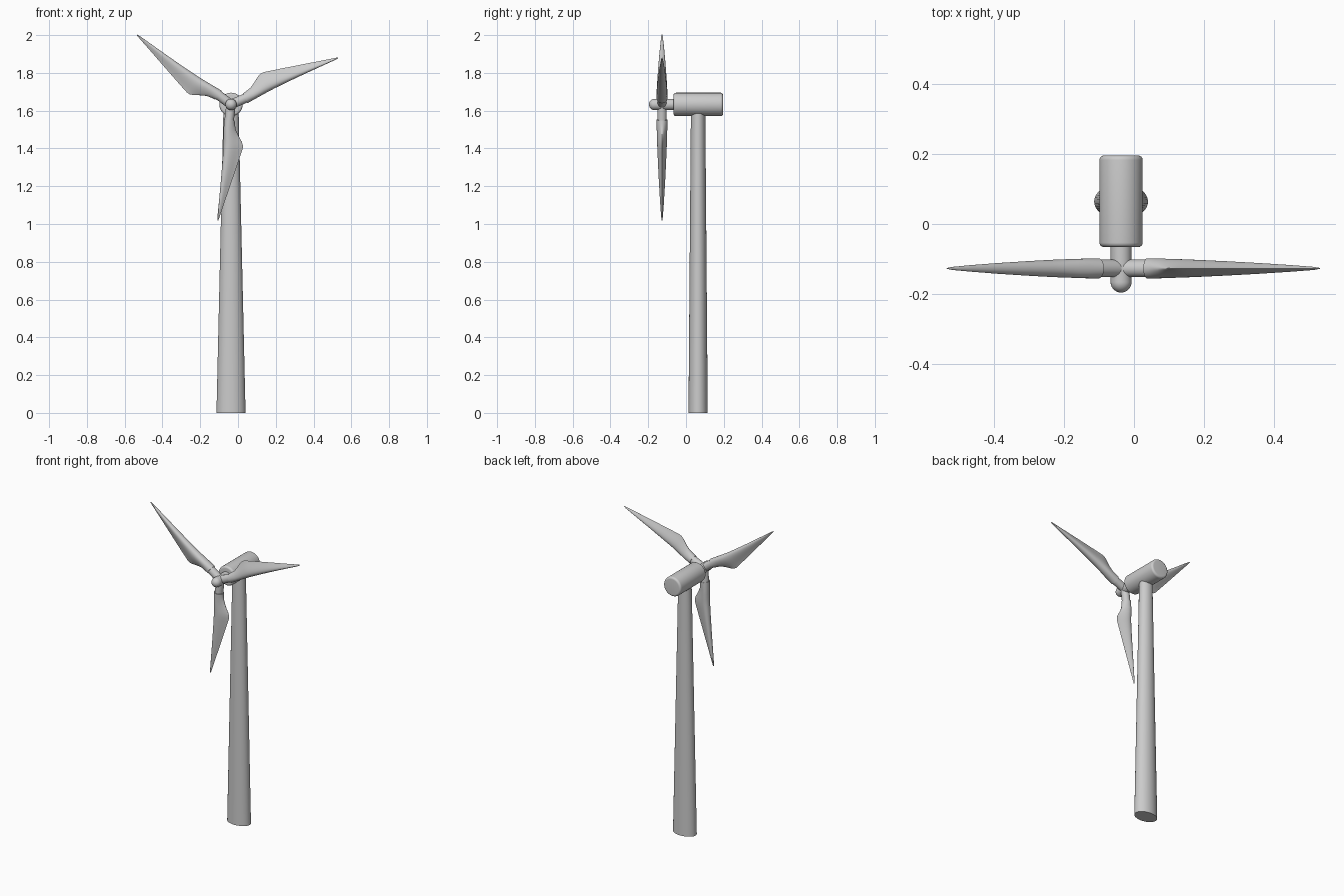
import bpy, bmesh, math
from mathutils import Vector, Matrix

if "Cube" in bpy.data.objects:
    bpy.data.objects.remove(bpy.data.objects["Cube"])

HUB = Vector((-0.037, -0.127, 1.633))
SEG = 48


def loft(name, rings, angle=35):
    """Skin a list of equal-length point rings, cap both ends."""
    bm = bmesh.new()
    loops = [[bm.verts.new(p) for p in ring] for ring in rings]
    n = len(loops[0])
    for a, b in zip(loops, loops[1:]):
        for i in range(n):
            j = (i + 1) % n
            bm.faces.new((a[i], a[j], b[j], b[i]))
    bm.faces.new(loops[0][::-1])
    bm.faces.new(loops[-1])
    bmesh.ops.recalc_face_normals(bm, faces=bm.faces)
    mesh = bpy.data.meshes.new(name)
    bm.to_mesh(mesh)
    bm.free()
    ob = bpy.data.objects.new(name, mesh)
    bpy.context.collection.objects.link(ob)
    bpy.ops.object.select_all(action='DESELECT')
    ob.select_set(True)
    bpy.context.view_layer.objects.active = ob
    bpy.ops.object.shade_smooth_by_angle(angle=math.radians(angle))
    return ob


def circle(fn):
    return [fn(math.cos(t), math.sin(t)) for t in (2 * math.pi * i / SEG for i in range(SEG))]


def lathe_y(name, profile):
    """Revolve (y, radius) pairs about the rotor axis."""
    return loft(name, [circle(lambda c, s: (HUB.x + r * c, y, HUB.z + r * s)) for y, r in profile])


# Tower: oval base tapering to a round top inside the nacelle
loft("tower", [circle(lambda c, s: (HUB.x + rx * c, 0.064 + ry * s, z))
               for z, rx, ry in ((0, 0.077, 0.051), (1.61, 0.040, 0.038))])

# Nacelle: cylinder with rounded rims
R, F, Y0, Y1 = 0.062, 0.013, -0.066, 0.196
arc = [math.radians(a) for a in range(0, 91, 15)]
front = [(Y0 + F * (1 - math.sin(a)), R - F * (1 - math.cos(a))) for a in reversed(arc)]
front = [(Y0 + F * (1 - math.cos(a)), R - F * (1 - math.sin(a))) for a in arc]
back = [(Y0 + Y1 - y, r) for y, r in reversed(front)]
lathe_y("nacelle", front + back)

# Rotor shaft with domed nose
dome = [(-0.166 - 0.030 * math.cos(a), 0.030 * math.sin(a))
        for a in (math.radians(d) for d in range(4, 91, 8))]
lathe_y("rotor_shaft", dome + [(-0.166, 0.030), (-0.04, 0.030)])

# Blade sections: distance, leading edge, trailing edge, half thickness, sharpness
SECTIONS = [
    (0.082, -0.029, 0.029, 0.029, 0.0),
    (0.100, -0.027, 0.032, 0.0285, 0.15),
    (0.130, -0.024, 0.040, 0.028, 0.45),
    (0.160, -0.021, 0.058, 0.027, 0.75),
    (0.190, -0.018, 0.079, 0.0262, 0.88),
    (0.208, -0.0165, 0.087, 0.0255, 0.92),
    (0.225, -0.015, 0.088, 0.025, 0.92),
    (0.250, -0.0135, 0.083, 0.024, 0.92),
    (0.330, -0.010, 0.066, 0.0205, 0.92),
    (0.430, -0.007, 0.044, 0.0155, 0.90),
    (0.530, -0.005, 0.022, 0.0095, 0.88),
    (0.600, -0.004, 0.007, 0.0045, 0.80),
    (0.619, -0.002, 0.002, 0.0015, 0.50),
]


def airfoil(r, lead, trail, half, k):
    def point(c, s):
        u = (1 - c) / 2
        y = half * s * (1 - k * u) * (1 + 0.55 * k)
        return Vector((r, y, lead + (trail - lead) * u))
    return circle(point)


for i in range(3):
    # Rotate about -y so that angles run counter-clockwise from the front
    place = Matrix.Translation(HUB) @ Matrix.Rotation(-math.radians(23.5 + 120 * i), 4, 'Y')
    blade = loft(f"blade_{i + 1}", [airfoil(*s) for s in SECTIONS], 50)
    root = loft(f"blade_root_{i + 1}",
                [circle(lambda c, s: (x, q * c, q * s)) for x, q in ((0, 0.025), (0.09, 0.025))])
    blade.matrix_world = place
    root.matrix_world = place
